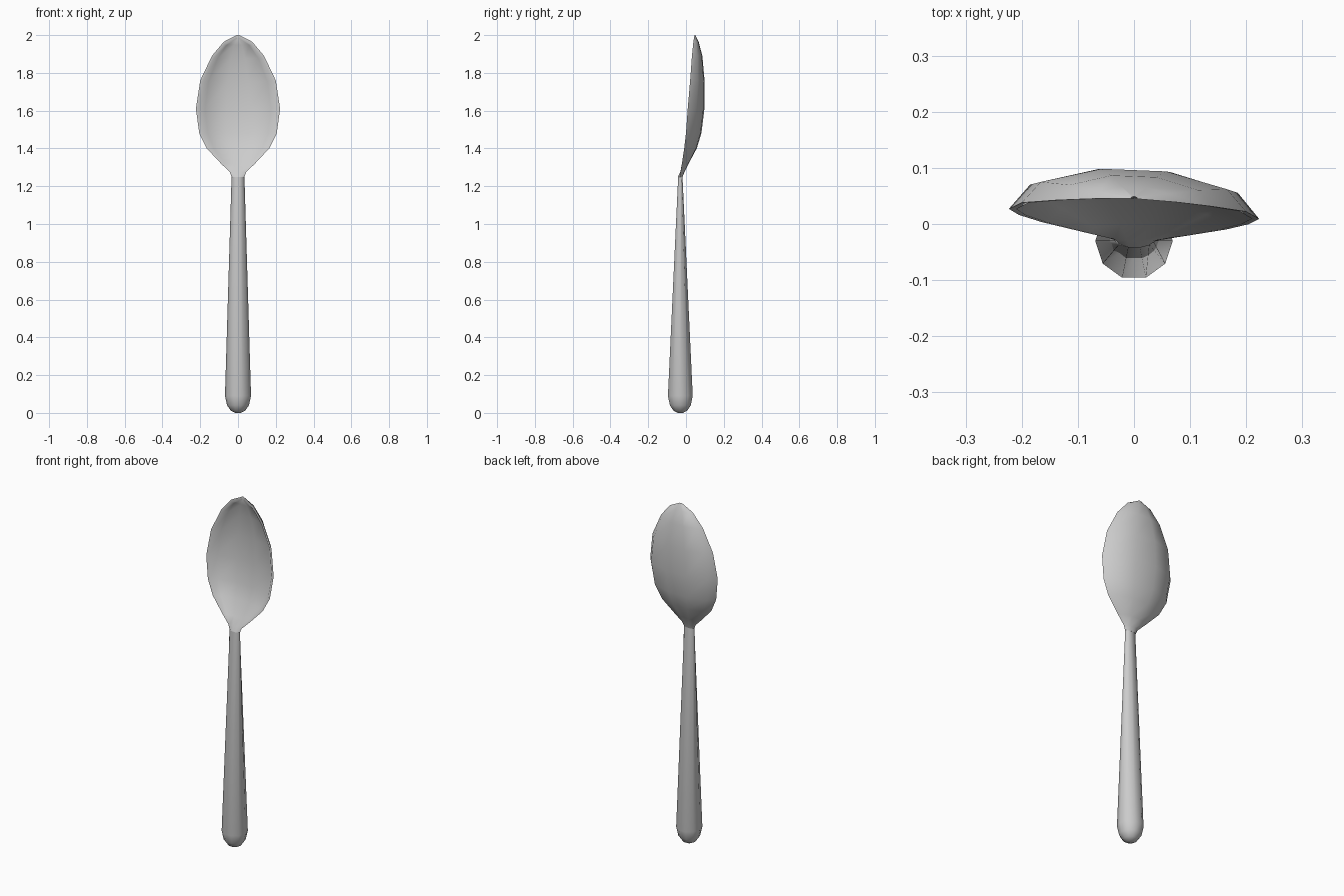
import bpy, bmesh, math

if "Cube" in bpy.data.objects:
    bpy.data.objects.remove(bpy.data.objects["Cube"])


def loft(name, rings, angle):
    """Skin a list of equal-length closed rings and cap both ends."""
    bm = bmesh.new()
    loops = [[bm.verts.new(p) for p in ring] for ring in rings]
    n = len(loops[0])
    for a, b in zip(loops, loops[1:]):
        for i in range(n):
            j = (i + 1) % n
            bm.faces.new((a[i], a[j], b[j], b[i]))
    bm.faces.new(loops[0])
    bm.faces.new(loops[-1])
    bmesh.ops.recalc_face_normals(bm, faces=bm.faces)
    mesh = bpy.data.meshes.new(name)
    bm.to_mesh(mesh)
    bm.free()
    obj = bpy.data.objects.new(name, mesh)
    bpy.context.collection.objects.link(obj)
    bpy.ops.object.select_all(action='DESELECT')
    obj.select_set(True)
    bpy.context.view_layer.objects.active = obj
    bpy.ops.object.shade_smooth_by_angle(angle=math.radians(angle))
    return obj


# Handle: ten-sided taper, round at the foot and flattened at the neck (z, rx, ry)
handle_profile = [(0, .015, .015), (.012, .038, .038), (.04, .058, .058),
                  (.09, .069, .069), (1.25, .034, .012)]
loft("handle", [[(rx * math.cos(i * math.tau / 10),
                  -.03 + ry * math.sin(i * math.tau / 10), z) for i in range(10)]
                for z, rx, ry in handle_profile], 50)

# Bowl: dished shell, slightly twisted (z, half width, rim y, back y, inner y)
bowl_profile = [(1.25, .034, -.03, -.018, -.042),
                (1.275, .044, -.027, -.009, -.030),
                (1.32, .09, -.018, .013, -.003),
                (1.40, .165, -.003, .055, .040),
                (1.48, .205, .008, .079, .064),
                (1.61, .223, .018, .095, .080),
                (1.76, .20, .030, .096, .081),
                (1.89, .138, .037, .085, .070),
                (1.965, .075, .042, .066, .054),
                (2.0, .006, .045, .049, .046)]
columns = [1, .83, .29, -.29, -.83, -1]


def bowl_ring(z, w, rim, back, inner):
    ring = []
    wi = w * .94
    zi = z - .05 * max(0, z - 1.63)
    for c in columns:
        s = math.sqrt(1 - c * c) / .957
        ring.append((w * c, rim + (back - rim) * s - .04 * w * c, z))
    for c in reversed(columns):
        s = math.sqrt(1 - c * c) / .957
        ring.append((wi * c, rim + (inner - rim) * s - .04 * wi * c, zi))
    return ring


loft("bowl", [bowl_ring(*row) for row in bowl_profile], 60)
